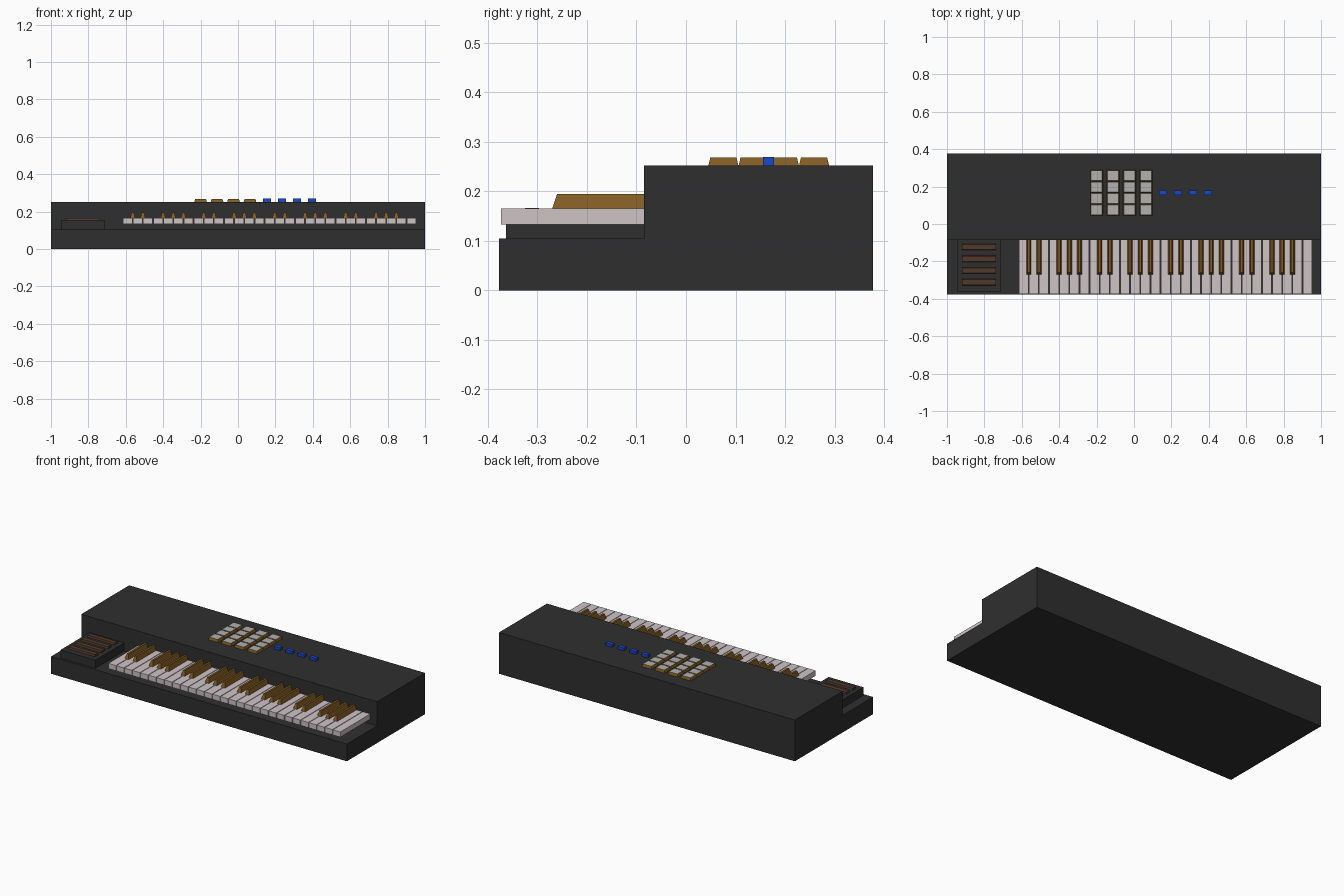
import bpy, bmesh

if "Cube" in bpy.data.objects:
    bpy.data.objects.remove(bpy.data.objects["Cube"])


def material(name, rgb):
    m = bpy.data.materials.new(name)
    m.diffuse_color = (*rgb, 1)
    m.use_nodes = True
    m.node_tree.nodes["Principled BSDF"].inputs["Base Color"].default_value = m.diffuse_color
    return m


CHARCOAL = material("charcoal", (0.028, 0.028, 0.028))
IVORY = material("ivory", (0.62, 0.55, 0.565))
BROWN = material("golden_brown", (0.235, 0.11, 0.018))
GREY = material("pad_grey", (0.44, 0.44, 0.44))
BLUE = material("blue", (0.01, 0.065, 0.6))
DARK_BROWN = material("dark_brown", (0.085, 0.04, 0.025))


def make(name, bm, *mats):
    bmesh.ops.recalc_face_normals(bm, faces=bm.faces)
    me = bpy.data.meshes.new(name)
    bm.to_mesh(me)
    bm.free()
    for m in mats:
        me.materials.append(m)
    ob = bpy.data.objects.new(name, me)
    bpy.context.collection.objects.link(ob)
    return ob


def frustum(bm, x, y, z, top_x=None, top_y=None):
    """Six-sided block from (min, max) ranges; the top rectangle may differ."""
    top_x, top_y = top_x or x, top_y or y
    rings = []
    for rx, ry, h in ((x, y, z[0]), (top_x, top_y, z[1])):
        rings.append([bm.verts.new((rx[i], ry[j], h))
                      for i, j in ((0, 0), (1, 0), (1, 1), (0, 1))])
    lo, hi = rings
    bm.faces.new(lo[::-1])
    top = bm.faces.new(hi)
    for i in range(4):
        k = (i + 1) % 4
        bm.faces.new((lo[i], lo[k], hi[k], hi[i]))
    return top


# Stepped case, extruded along x
bm = bmesh.new()
profile = [(-0.377, 0), (0.377, 0), (0.377, 0.252),
           (-0.085, 0.252), (-0.085, 0.105), (-0.377, 0.105)]
face = bm.faces.new([bm.verts.new((-1, y, z)) for y, z in profile])
out = bmesh.ops.extrude_face_region(bm, geom=[face])
bmesh.ops.translate(bm, vec=(2, 0, 0),
                    verts=[v for v in out["geom"] if isinstance(v, bmesh.types.BMVert)])
make("case", bm, CHARCOAL)

# White keys: four octaves plus one
X0, PITCH, COUNT = -0.617, 1.572 / 29, 29
bm = bmesh.new()
for i in range(COUNT):
    x = X0 + i * PITCH
    frustum(bm, (x + 0.002, x + PITCH - 0.002), (-0.373, -0.084), (0.133, 0.165))
make("white_keys", bm, IVORY)

# Sharp keys with sloping sides and fronts
bm = bmesh.new()
for octave in range(4):
    for n in (1, 2, 4, 5, 6):
        x = X0 + (octave * 7 + n) * PITCH
        frustum(bm, (x - 0.014, x + 0.014), (-0.271, -0.084), (0.162, 0.195),
                (x - 0.006, x + 0.006), (-0.26, -0.084))
make("sharp_keys", bm, BROWN)

# Control block left of the keys, with four raised bars
bm = bmesh.new()
frustum(bm, (-0.945, -0.71), (-0.363, -0.084), (0.104, 0.155))
make("control_block", bm, CHARCOAL)
bm = bmesh.new()
for i in range(4):
    y = -0.311 + i * 0.0625
    frustum(bm, (-0.921, -0.737), (y - 0.017, y + 0.017), (0.154, 0.166),
            (-0.919, -0.739), (y - 0.014, y + 0.014))
make("control_bars", bm, DARK_BROWN)

# Four by four pads: brown bevelled rims with grey tops
bm = bmesh.new()
for col in range(4):
    for row in range(4):
        x, y = -0.2 + col * 0.088, 0.0755 + row * 0.061
        top = frustum(bm, (x - 0.034, x + 0.034), (y - 0.0305, y + 0.0305), (0.251, 0.268),
                      (x - 0.029, x + 0.029), (y - 0.0265, y + 0.0265))
        top.material_index = 1
make("pads", bm, BROWN, GREY)

# Row of blue buttons
bm = bmesh.new()
for i in range(4):
    x = 0.155 + i * 0.0805
    frustum(bm, (x - 0.0215, x + 0.0215), (0.155, 0.178), (0.251, 0.269))
make("blue_buttons", bm, BLUE)
